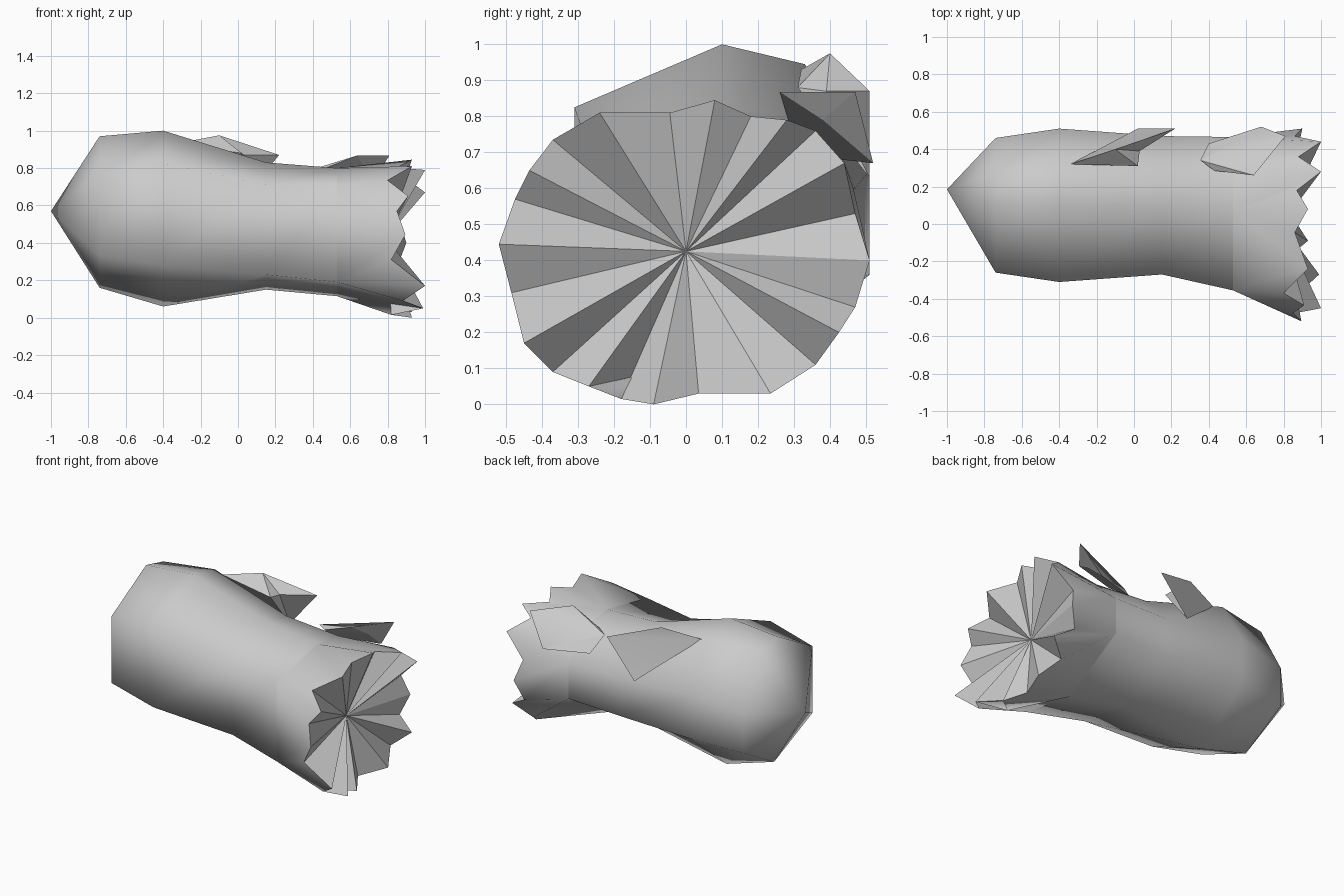
import bpy
import bmesh

if "Cube" in bpy.data.objects:
    bpy.data.objects.remove(bpy.data.objects["Cube"])


def make_object(name, verts, faces, smooth_count, sharp):
    """Mesh from points; the first smooth_count faces are smooth shaded."""
    me = bpy.data.meshes.new(name)
    me.from_pydata(verts, [], faces)
    for p in me.polygons:
        p.use_smooth = p.index < smooth_count
    for e in me.edges:
        e.use_edge_sharp = sharp(*e.vertices)
    bm = bmesh.new()
    bm.from_mesh(me)
    bmesh.ops.recalc_face_normals(bm, faces=bm.faces)
    bm.to_mesh(me)
    bm.free()
    ob = bpy.data.objects.new(name, me)
    bpy.context.collection.objects.link(ob)
    return ob


# Seven-sided trunk rings: x, top y, bottom y, top z, bottom z, front and back y,
# front upper and lower corner z, back shoulder (y, z), back upper and lower corner z
rings = [(-.74, .10, .14, .97, .16, -.26, .46, .77, .33, .28, .925, .60, .34),
         (-.40, .10, .15, 1.0, .06, -.31, .51, .825, .28, .33, .945, .65, .36),
         (.15, .10, .12, .83, .15, -.27, .47, .71, .23, .29, .80, .60, .35),
         (.53, .07, .05, .80, .115, -.355, .465, .71, .19, .29, .77, .60, .36)]
# Splintered rim: x, y, z, clockwise from the top
rim = [(.93, .08, .845), (.87, .18, .80), (1, .28, .79), (.88, .36, .76),
       (1, .44, .67), (.86, .47, .53), (.90, .51, .40), (.85, .47, .27),
       (.97, .425, .20), (.86, .36, .11), (.93, .235, .03), (.85, .035, .03),
       (.93, -.09, 0), (.82, -.18, .015), (.99, -.27, .05), (.88, -.37, .09),
       (1, -.45, .17), (.82, -.485, .31), (.895, -.52, .445), (.85, -.475, .57),
       (.91, -.435, .65), (.80, -.37, .735), (.93, -.24, .81), (.86, -.045, .81)]
N = 7
verts, faces = [], []
for x, ty, by, top, bot, fy, ky, fu, fl, sy, sz, ku, kl in rings:
    verts += [(x, ty, top), (x, sy, sz), (x, ky, ku), (x, ky, kl),
              (x, by, bot), (x, fy, fl), (x, fy, fu)]
j0 = len(verts)
last = j0 - N
verts += rim + [(-1, .185, .57), (.79, 0, .425)]
tip = j0 + len(rim)
heart = tip + 1

# Trunk sides and pointed end
spread = [0, 3, 5, 8, 12, 16, 20, 24]
for i in range(N):
    n = (i + 1) % N
    faces.append((tip, n, i))
    for r in range(0, last, N):
        faces.append((r + i, r + n, r + N + n, r + N + i))
    # Flare: each trunk edge spreads out to a few rim splinters
    a, b = last + i, last + n
    j = [j0 + k % 24 for k in range(spread[i], spread[i + 1] + 1)]
    mid = len(j) // 2
    faces.append((a, b, j[mid]))
    for k in range(len(j) - 1):
        faces.append((a if k < mid else b, j[k + 1], j[k]))
side_count = len(faces)
# Recessed broken face
faces += [(heart, j0 + k, j0 + (k + 1) % 24) for k in range(24)]


def trunk_sharp(a, b):
    on_rim = j0 <= a < tip and j0 <= b < tip
    crease = last <= a < j0 and last <= b < j0
    return on_rim or crease


make_object("log_trunk", verts, faces, side_count, trunk_sharp)


# Broken branch stubs: a root point, a splintered rim and a hollow centre
def branch_stub(name, root, edge, hollow):
    n = len(edge)
    f = [(n, i, (i + 1) % n) for i in range(n)]
    f += [(n + 1, (i + 1) % n, i) for i in range(n)]
    make_object(name, edge + [root, hollow], f, 2,
                lambda a, b: not (n in (a, b) and 1 in (a, b)))


branch_stub("branch_stub_middle", (-.34, .32, .93),
            [(-.10, .40, .975), (.22, .51, .87), (.02, .51, .63), (.02, .31, .88)],
            (.03, .39, .87))
branch_stub("branch_stub_end", (.355, .34, .78),
            [(.64, .26, .868), (.81, .47, .868), (.68, .52, .67),
             (.40, .43, .68), (.43, .285, .785)],
            (.68, .38, .79))
